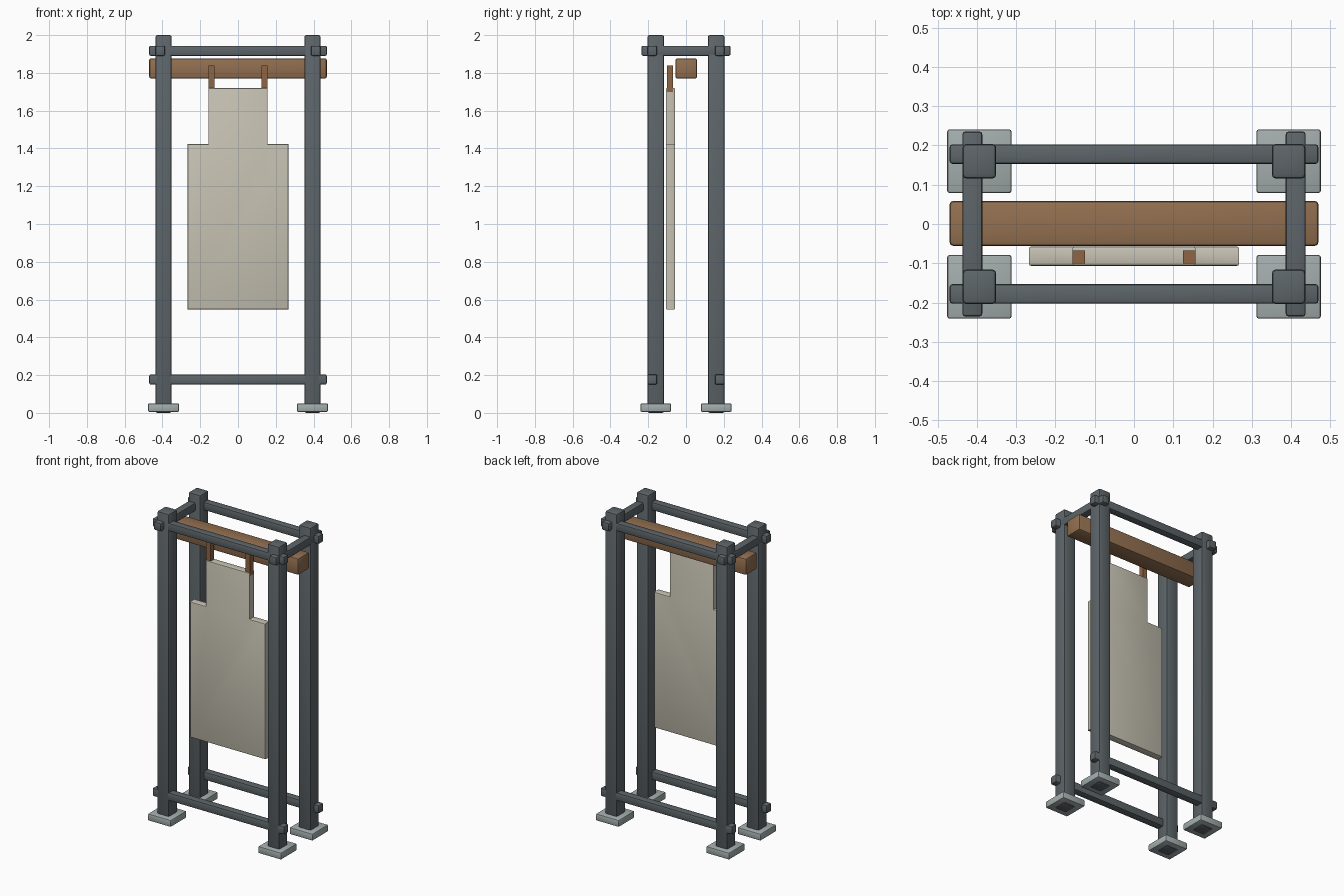
import bpy
import bmesh

cube = bpy.data.objects.get("Cube")
if cube:
    bpy.data.objects.remove(cube, do_unlink=True)


def material(name, rgb):
    m = bpy.data.materials.new(name)
    m.use_nodes = True
    m.diffuse_color = (*rgb, 1)
    m.node_tree.nodes["Principled BSDF"].inputs["Base Color"].default_value = (*rgb, 1)
    return m


steel = material("dark steel", (0.11, 0.13, 0.14))
pad = material("pale grey pad", (0.37, 0.42, 0.42))
wood = material("brown wood", (0.29, 0.16, 0.08))
hanger = material("hanger brown", (0.27, 0.13, 0.06))
board = material("cream board", (0.57, 0.54, 0.45))


def finish(name, bm, mat):
    bmesh.ops.recalc_face_normals(bm, faces=bm.faces)
    mesh = bpy.data.meshes.new(name)
    bm.to_mesh(mesh)
    bm.free()
    mesh.materials.append(mat)
    obj = bpy.data.objects.new(name, mesh)
    bpy.context.collection.objects.link(obj)
    bpy.ops.object.select_all(action="DESELECT")
    obj.select_set(True)
    bpy.context.view_layer.objects.active = obj
    bpy.ops.object.shade_smooth_by_angle()
    return obj


def box(name, x, y, z, mat, bevel=0.01):
    """Bevelled box from the (low, high) range on each axis."""
    bm = bmesh.new()
    bmesh.ops.create_cube(bm, size=1)
    for v in bm.verts:
        v.co = [(lo + hi) / 2 + c * (hi - lo) for c, (lo, hi) in zip(v.co, (x, y, z))]
    if bevel:
        bmesh.ops.bevel(bm, geom=bm.edges[:], offset=bevel, segments=2,
                        profile=0.5, affect="EDGES")
    return finish(name, bm, mat)


def span(centre, size):
    return (centre - size / 2, centre + size / 2)


# Four posts on foot pads
for sx, side in ((1, "left"), (-1, "right")):
    for sy, end in ((-1, "front"), (1, "back")):
        box(f"{end}_{side}_post", span(sx * 0.394, 0.086), span(sy * 0.16, 0.088),
            (0, 2), steel)
        box(f"{end}_{side}_foot", span(sx * 0.394, 0.164), span(sy * 0.16, 0.162),
            (0.006, 0.05), pad, 0.006)

# Long rails at top and bottom, front and back
for sy, end in ((-1, "front"), (1, "back")):
    for z, level in ((1.917, "top"), (0.177, "bottom")):
        box(f"{end}_{level}_rail", (-0.47, 0.47), span(sy * 0.178, 0.05),
            span(z, 0.053), steel, 0.008)

# Short rails joining the post tops
for sx, side in ((1, "left"), (-1, "right")):
    box(f"{side}_top_rail", span(sx * 0.412, 0.051), (-0.236, 0.236),
        span(1.917, 0.053), steel, 0.008)

# Wooden crossbeam and the two hangers
box("crossbeam", (-0.47, 0.47), (-0.056, 0.059), (1.77, 1.877), wood, 0.01)
for sx, side in ((1, "left"), (-1, "right")):
    box(f"{side}_hanger", span(sx * 0.141, 0.032), span(-0.084, 0.032),
        (1.70, 1.84), hanger, 0)

# Stepped hanging board, with softened front and back rims
half = [(0.268, 0.547), (0.268, 1.423), (0.157, 1.423), (0.157, 1.72)]
outline = half + [(-x, z) for x, z in reversed(half)]
bm = bmesh.new()
face = bm.faces.new([bm.verts.new((x, -0.107, z)) for x, z in outline])
new = bmesh.ops.extrude_face_region(bm, geom=[face], use_keep_orig=True)["geom"]
for v in new:
    if isinstance(v, bmesh.types.BMVert):
        v.co.y = -0.057
rims = [e for e in bm.edges if abs(e.verts[0].co.y - e.verts[1].co.y) < 0.001]
bmesh.ops.recalc_face_normals(bm, faces=bm.faces)
bmesh.ops.bevel(bm, geom=rims, offset=0.007, segments=2, profile=0.5, affect="EDGES")
finish("hanging_board", bm, board)
